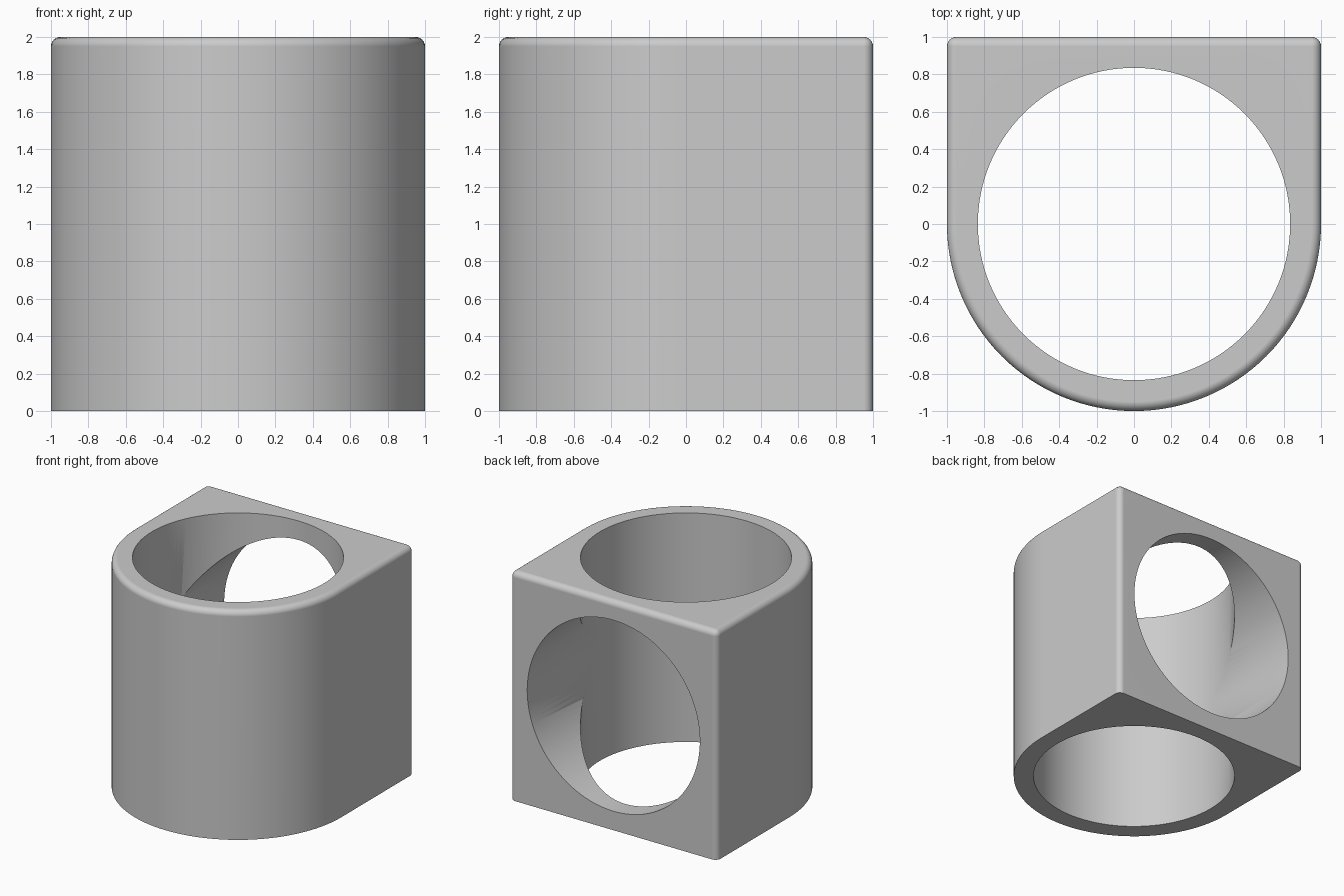
import bpy, bmesh
from math import pi, cos, sin
from mathutils import Matrix

old = bpy.data.objects.get("Cube")
if old:
    bpy.data.objects.remove(old, do_unlink=True)

SIZE, BORE, ROUND = 1.0, 0.835, 0.05


def make_object(name, bm):
    mesh = bpy.data.meshes.new(name)
    bm.to_mesh(mesh)
    bm.free()
    obj = bpy.data.objects.new(name, mesh)
    bpy.context.collection.objects.link(obj)
    return obj


def make_cutter(name, radius, length, matrix):
    bm = bmesh.new()
    bmesh.ops.create_cone(bm, cap_ends=True, segments=128, radius1=radius,
                          radius2=radius, depth=length, matrix=matrix)
    obj = make_object(name, bm)
    obj.hide_render = True
    return obj


# Body: square back, half-round front
bm = bmesh.new()
arc = [(SIZE * cos(pi + pi * i / 64), SIZE * sin(pi + pi * i / 64)) for i in range(65)]
outline = arc + [(SIZE, SIZE), (-SIZE, SIZE)]
base = bm.faces.new([bm.verts.new((x, y, 0)) for x, y in outline])
top = bmesh.ops.extrude_face_region(bm, geom=[base])["geom"]
bmesh.ops.translate(bm, vec=(0, 0, 2 * SIZE),
                    verts=[v for v in top if isinstance(v, bmesh.types.BMVert)])
bmesh.ops.recalc_face_normals(bm, faces=bm.faces)


# Rounded top rim and rounded upright back corners
def is_rounded(edge):
    a, b = (v.co for v in edge.verts)
    on_top = min(a.z, b.z) > 1.9
    back_corner = min(a.y, b.y) > 0.9 and abs(a.z - b.z) > 1
    return on_top or back_corner


bmesh.ops.bevel(bm, geom=[e for e in bm.edges if is_rounded(e)], offset=ROUND,
                offset_type='OFFSET', segments=6, profile=0.5, affect='EDGES')
body = make_object("bored_block", bm)

# Upright bore right through, and a back bore meeting it in the middle
cutters = [
    make_cutter("upright_bore_cutter", BORE, 3, Matrix.Translation((0, 0, 1))),
    make_cutter("back_bore_cutter", BORE - 0.001, 1.5,
                Matrix.Translation((0, 0.75, 1)) @ Matrix.Rotation(pi / 2, 4, 'X')),
]
bpy.ops.object.select_all(action='DESELECT')
body.select_set(True)
bpy.context.view_layer.objects.active = body
for cutter in cutters:
    mod = body.modifiers.new(cutter.name, 'BOOLEAN')
    mod.operation = 'DIFFERENCE'
    mod.solver = 'EXACT'
    mod.object = cutter
    bpy.ops.object.modifier_apply(modifier=mod.name)
    bpy.data.objects.remove(cutter, do_unlink=True)

# Plain grey finish
grey = bpy.data.materials.new("light_grey")
grey.use_nodes = True
colour = (0.6, 0.6, 0.6, 1)
grey.diffuse_color = colour
grey.node_tree.nodes["Principled BSDF"].inputs["Base Color"].default_value = colour
body.data.materials.clear()
body.data.materials.append(grey)

# Smooth curves with crisp bore edges
bpy.ops.object.shade_smooth_by_angle(angle=pi / 6)
weighted = body.modifiers.new("weighted_normals", 'WEIGHTED_NORMAL')
weighted.keep_sharp = True
